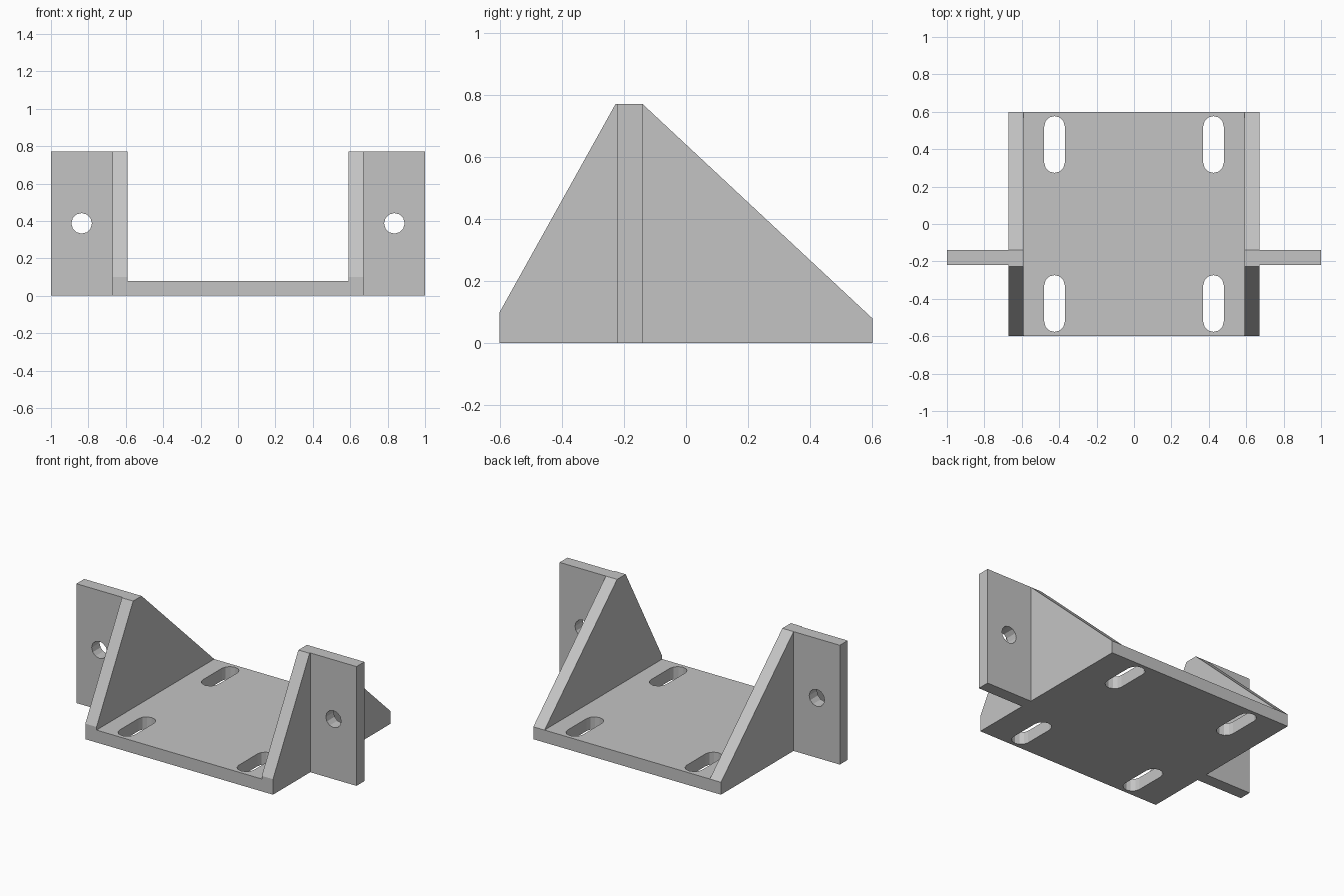
import bpy, bmesh, math
from mathutils import Vector

default = bpy.data.objects.get("Cube")
if default:
    bpy.data.objects.remove(default, do_unlink=True)

grey = bpy.data.materials.new("bracket_grey")
grey.use_nodes = True
COLOUR = (0.55, 0.55, 0.55, 1)
grey.diffuse_color = COLOUR
grey.node_tree.nodes["Principled BSDF"].inputs["Base Color"].default_value = COLOUR

THICK, INNER, OUTER, DEPTH, TOP = 0.08, 0.59, 0.67, 0.6, 0.77
TAB_FRONT, TAB_BACK = -0.22, -0.14


def prism(name, outline, direction):
    """Extrude a closed outline along a direction into a solid."""
    bm = bmesh.new()
    face = bm.faces.new([bm.verts.new(p) for p in outline])
    grown = bmesh.ops.extrude_face_region(bm, geom=[face])["geom"]
    verts = [g for g in grown if isinstance(g, bmesh.types.BMVert)]
    bmesh.ops.translate(bm, verts=verts, vec=Vector(direction))
    # the extrusion keeps the starting face, so only normals need fixing
    bmesh.ops.recalc_face_normals(bm, faces=bm.faces)
    mesh = bpy.data.meshes.new(name)
    bm.to_mesh(mesh)
    bm.free()
    mesh.materials.append(grey)
    obj = bpy.data.objects.new(name, mesh)
    bpy.context.collection.objects.link(obj)
    return obj


def stadium(radius, half_straight, steps=6):
    """Rounded slot outline, or a circle when the straight part is zero."""
    points = []
    for side in (1, -1):
        for i in range(steps + 1):
            if half_straight == 0 and i == steps:
                continue
            a = math.pi * i / steps + (0 if side > 0 else math.pi)
            points.append((radius * math.cos(a),
                           radius * math.sin(a) + side * half_straight))
    return points


def cut(target, cutter):
    """Subtract the cutter from the target and discard it."""
    mod = target.modifiers.new("cut", 'BOOLEAN')
    mod.operation, mod.solver, mod.object = 'DIFFERENCE', 'EXACT', cutter
    bpy.context.view_layer.objects.active = target
    bpy.ops.object.modifier_apply(modifier=mod.name)
    bpy.data.objects.remove(cutter, do_unlink=True)


# Base plate with four adjustment slots
base = prism("base_plate", [(-INNER, -DEPTH, 0), (INNER, -DEPTH, 0),
                            (INNER, DEPTH, 0), (-INNER, DEPTH, 0)], (0, 0, THICK))
for sx in (1, -1):
    for sy in (1, -1):
        slot = [(sx * 0.425 + u, sy * 0.425 + v, -0.1) for u, v in stadium(0.055, 0.097)]
        cut(base, prism("slot_cutter", slot, (0, 0, 0.3)))

# Triangular side walls and bolt tabs
WALL = [(-DEPTH, 0), (DEPTH, 0), (DEPTH, THICK), (TAB_BACK, TOP),
        (TAB_FRONT - 0.007, TOP), (-DEPTH, 0.1)]
for side, s in (("left", 1), ("right", -1)):
    prism(side + "_side_wall", [(s * INNER, y, z) for y, z in WALL],
          (s * (OUTER - INNER), 0, 0))
    tab = prism(side + "_bolt_tab",
                [(s * x, TAB_FRONT, z) for x, z in ((OUTER, 0), (1, 0), (1, TOP), (OUTER, TOP))],
                (0, TAB_BACK - TAB_FRONT, 0))
    hole = [(s * 0.836 + u, TAB_FRONT - 0.1, 0.387 + v) for u, v in stadium(0.055, 0)]
    cut(tab, prism("hole_cutter", hole, (0, 0.3, 0)))
